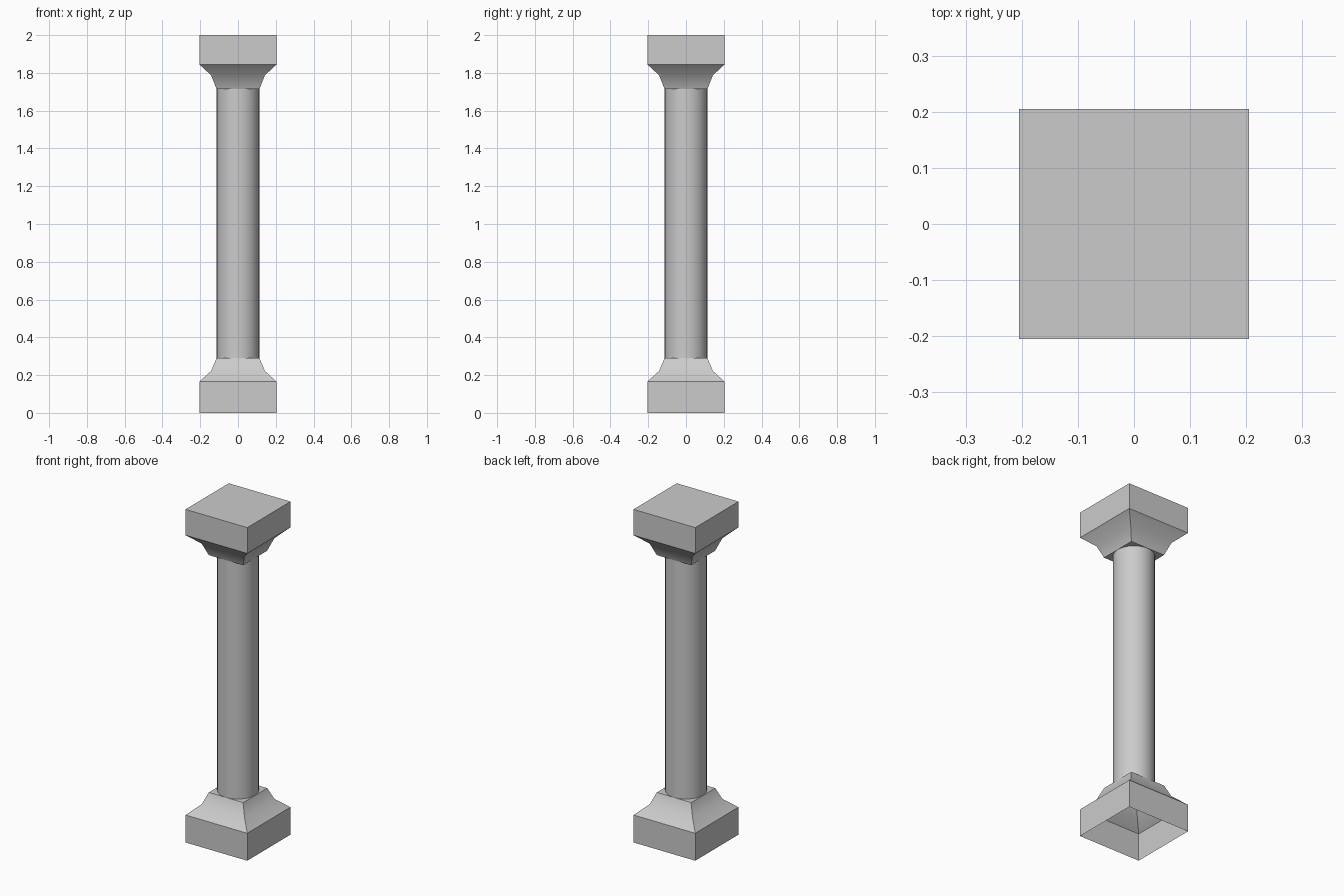
import bpy, bmesh, math

if "Cube" in bpy.data.objects:
    bpy.data.objects.remove(bpy.data.objects["Cube"])

HALF, NECK, R = 0.205, 0.114, 0.113
SHAFT_LOW, SHAFT_HIGH = 0.29, 1.715


def finish(name, bm):
    bmesh.ops.recalc_face_normals(bm, faces=bm.faces)
    for f in bm.faces:
        f.smooth = True
    mesh = bpy.data.meshes.new(name)
    bm.to_mesh(mesh)
    bm.free()
    obj = bpy.data.objects.new(name, mesh)
    bpy.context.collection.objects.link(obj)
    bpy.ops.object.select_all(action='DESELECT')
    obj.select_set(True)
    bpy.context.view_layer.objects.active = obj
    bpy.ops.object.shade_smooth_by_angle(angle=math.radians(35))
    return obj


def loft(name, rings, sides, phase, cap_first, cap_last):
    """Stack regular rings given as (radius, z) and bridge them."""
    bm = bmesh.new()
    loops = []
    for r, z in rings:
        angles = [phase + math.tau * i / sides for i in range(sides)]
        loops.append([bm.verts.new((r * math.cos(a), r * math.sin(a), z)) for a in angles])
    for low, high in zip(loops, loops[1:]):
        for i in range(sides):
            j = (i + 1) % sides
            bm.faces.new((low[i], low[j], high[j], high[i]))
    if cap_first:
        bm.faces.new(loops[0][::-1])
    if cap_last:
        bm.faces.new(loops[-1])
    return finish(name, bm)


def square_block(name, profile, cap_first, cap_last):
    rings = [(half * math.sqrt(2), z) for half, z in profile]
    return loft(name, rings, 4, math.pi / 4, cap_first, cap_last)


# Hollow plinth, open underneath, flaring in to the neck
square_block("base", [(HALF, 0), (HALF, 0.165), (0.142, 0.222), (NECK, SHAFT_LOW)],
             False, True)

# Round shaft, ends hidden against the blocks
loft("shaft", [(R, SHAFT_LOW), (R, SHAFT_HIGH)], 32, 0, False, False)

# Capital, closed top and underside
square_block("capital", [(NECK, SHAFT_HIGH), (0.142, 1.787), (HALF, 1.845), (HALF, 2.0)],
             True, True)
